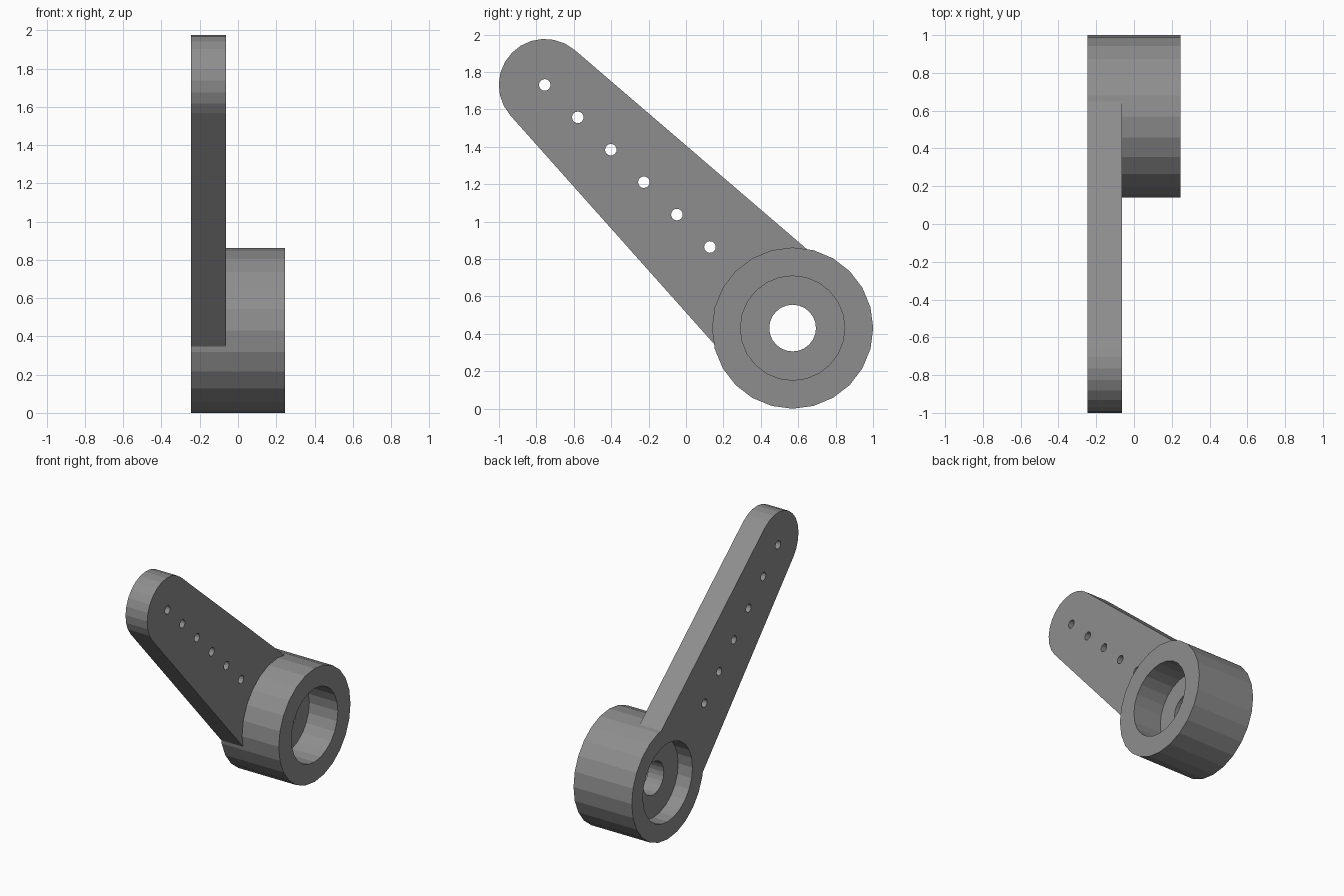
import bpy, bmesh
from math import cos, sin, pi, asin, atan2, hypot

if "Cube" in bpy.data.objects:
    bpy.data.objects.remove(bpy.data.objects["Cube"])

HUB, TIP = (0.57, 0.431), (-0.755, 1.731)   # (y, z) centres
HUB_R, TIP_R, ROOT_R = 0.431, 0.246, 0.37   # ROOT_R: arm half width at the hub
X0, X1, ARM_X = -0.245, 0.245, -0.063


def prism(name, outline, xa, xb):
    """Extrude a (y, z) outline along x."""
    bm = bmesh.new()
    face = bm.faces.new([bm.verts.new((xa, y, z)) for y, z in outline])
    out = bmesh.ops.extrude_face_region(bm, geom=[face])
    verts = [g for g in out["geom"] if isinstance(g, bmesh.types.BMVert)]
    bmesh.ops.translate(bm, verts=verts, vec=(xb - xa, 0, 0))
    bmesh.ops.recalc_face_normals(bm, faces=bm.faces)
    mesh = bpy.data.meshes.new(name)
    bm.to_mesh(mesh)
    bm.free()
    obj = bpy.data.objects.new(name, mesh)
    bpy.context.collection.objects.link(obj)
    return obj


def arc(c, r, a0, a1, n):
    return [(c[0] + r * cos(a0 + (a1 - a0) * i / n),
             c[1] + r * sin(a0 + (a1 - a0) * i / n)) for i in range(n + 1)]


def disc(name, c, r, xa, xb, n):
    return prism(name, arc(c, r, 0, 2 * pi, n)[:-1], xa, xb)


def combine(target, tool, operation):
    mod = target.modifiers.new(operation.title(), 'BOOLEAN')
    mod.object, mod.operation, mod.solver = tool, operation, 'EXACT'
    bpy.context.view_layer.objects.active = target
    bpy.ops.object.modifier_apply(modifier=mod.name)
    bpy.data.objects.remove(tool)


# Tapered arm with a rounded tip, its edges tangent to tip and root circles
dy, dz = TIP[0] - HUB[0], TIP[1] - HUB[1]
axis = atan2(dz, dy)
half = pi / 2 - asin((ROOT_R - TIP_R) / hypot(dy, dz))
outline = arc(TIP, TIP_R, axis - half, axis + half, 12)
outline += arc(HUB, ROOT_R, axis + half, axis - half, 1)
horn = prism("servo_arm", outline, X0, ARM_X)

# Hub drum
combine(horn, disc("hub", HUB, HUB_R, X0, X1, 24), 'UNION')

# Counterbores on both sides, and the bore through the web between them
combine(horn, disc("left_recess", HUB, 0.298, X0 - 0.1, -0.125, 24), 'DIFFERENCE')
combine(horn, disc("right_recess", HUB, 0.279, 0.005, X1 + 0.1, 24), 'DIFFERENCE')
combine(horn, disc("bore", HUB, 0.125, -0.4, 0.4, 24), 'DIFFERENCE')

# Row of six linkage holes
for i in range(6):
    c = (TIP[0] + 0.1766 * i, TIP[1] - 0.1733 * i)
    combine(horn, disc("hole", c, 0.031, -0.4, 0.1, 16), 'DIFFERENCE')

# Dark grey plastic
grey = bpy.data.materials.new("dark_grey")
grey.diffuse_color = (0.27, 0.27, 0.27, 1)
grey.use_nodes = True
grey.node_tree.nodes["Principled BSDF"].inputs["Base Color"].default_value = grey.diffuse_color
horn.data.materials.clear()
horn.data.materials.append(grey)
